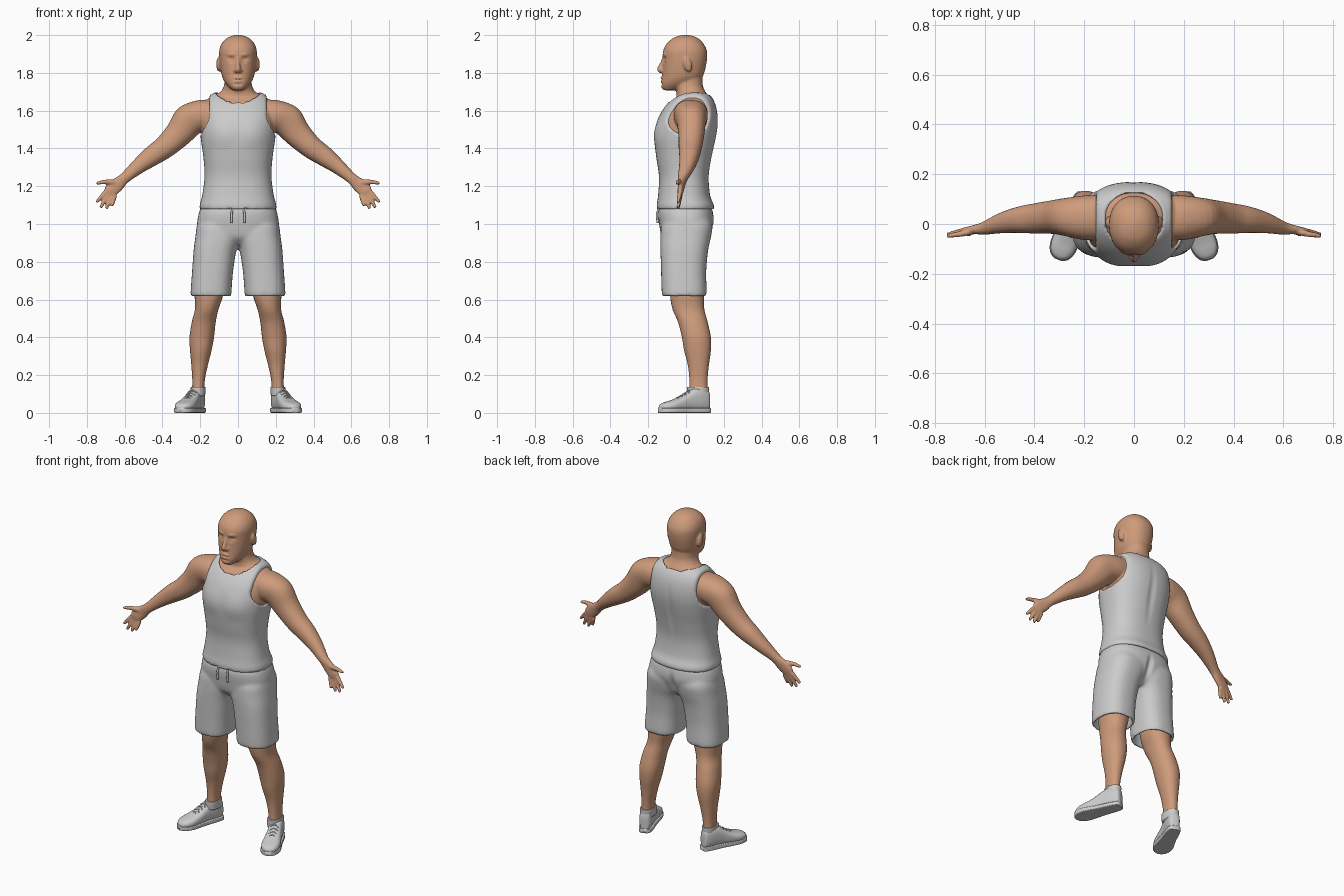
import bpy, bmesh, math
from mathutils import Vector as V, Matrix

skin_mat = bpy.data.materials.new("skin")
skin_mat.diffuse_color = (0.62, 0.33, 0.2, 1)


def catmull(a, b, c, d, t):
    return 0.5 * (2 * b + (c - a) * t + (2 * a - 5 * b + 4 * c - d) * t * t + (3 * b - a - 3 * c + d) * t ** 3)


def loft(bm, rows, power=2.2, seg=48, steps=4):
    """Capped skin through superellipse sections (center, u axis, v axis)."""
    fine = []
    n = len(rows)
    for i in range(n - 1):
        q = [rows[max(i - 1, 0)], rows[i], rows[i + 1], rows[min(i + 2, n - 1)]]
        for k in range(steps):
            fine.append([catmull(*(r[j] for r in q), k / steps) for j in range(3)])
    fine.append(rows[-1])
    se = lambda c: math.copysign(abs(c) ** (2 / power), c)
    rings = []
    for c, u, v in fine:
        angs = [2 * math.pi * k / seg for k in range(seg)]
        rings.append([bm.verts.new(c + u * se(math.cos(a)) + v * se(math.sin(a))) for a in angs])
    for r, s in zip(rings, rings[1:]):
        for k in range(seg):
            bm.faces.new((r[k], r[(k + 1) % seg], s[(k + 1) % seg], s[k]))
    bm.faces.new(rings[0][::-1])
    bm.faces.new(rings[-1])


def flat(z, x0, x1, y0, y1, s=1):
    """Horizontal section from its x and y extents."""
    return (V((s * (x0 + x1) / 2, (y0 + y1) / 2, z)), V((s * (x1 - x0) / 2, 0, 0)), V((0, (y1 - y0) / 2, 0)))


def sym(z, w, y0, y1):
    return flat(z, -w, w, y0, y1)


def tube(bm, pts, s=1, **kw):
    """Limb through (x, y, z, depth radius, in-plane radius)."""
    P = [V((s * p[0], p[1], p[2])) for p in pts]
    rows = []
    for i, p in enumerate(pts):
        t = (P[min(i + 1, len(P) - 1)] - P[max(i - 1, 0)]).normalized()
        n = t.cross(V((0, 1, 0))).normalized()
        rows.append((P[i], n.cross(t).normalized() * p[3], n * p[4]))
    loft(bm, rows, **kw)


def ball(bm, c, r, tilt=0):
    m = Matrix.Translation(c) @ Matrix.Rotation(tilt, 4, 'X') @ Matrix.Diagonal((*r, 1))
    bmesh.ops.create_uvsphere(bm, u_segments=24, v_segments=14, radius=1, matrix=m)


def raw(name, bm):
    bmesh.ops.recalc_face_normals(bm, faces=bm.faces[:])
    me = bpy.data.meshes.new(name)
    bm.to_mesh(me)
    bm.free()
    ob = bpy.data.objects.new(name, me)
    bpy.context.collection.objects.link(ob)
    return ob


def finish(name, bm, voxel=0, smooth=4, mat=None, cutters=()):
    """Cut, fuse and smooth the parts into one surface."""
    ob = raw(name, bm)
    for c in cutters:
        m = ob.modifiers.new("cut", 'BOOLEAN')
        m.operation, m.object = 'DIFFERENCE', c
    if voxel:
        m = ob.modifiers.new("fuse", 'REMESH')
        m.mode, m.voxel_size = 'VOXEL', voxel
        m = ob.modifiers.new("soften", 'SMOOTH')
        m.factor, m.iterations = 0.5, smooth
    dg = bpy.context.evaluated_depsgraph_get()
    me = bpy.data.meshes.new_from_object(ob.evaluated_get(dg))
    ob.modifiers.clear()
    ob.data = me
    for c in cutters:
        bpy.data.objects.remove(c)
    me.polygons.foreach_set("use_smooth", [True] * len(me.polygons))
    if mat:
        me.materials.clear()
        me.materials.append(mat)
    return ob


def brush(ob, c, r, off):
    """Soft push of the surface near a point."""
    for v in ob.data.vertices:
        if abs(v.co.z - c[2]) < r[2]:
            d = sum(((v.co[i] - c[i]) / r[i]) ** 2 for i in range(3))
            if d < 1:
                v.co += V(off) * (1 - d) ** 2


# torso profile shared by shirt and skin: z, half width, front y, back y
TORSO = [(1.10, .203, -.155, .148), (1.15, .19, -.148, .128), (1.25, .177, -.143, .12), (1.35, .183, -.157, .135),
         (1.45, .197, -.168, .157), (1.52, .203, -.16, .168), (1.58, .203, -.138, .167), (1.63, .193, -.105, .157),
         (1.67, .168, -.068, .138), (1.70, .115, -.04, .112)]

# skin: torso, neck, head
bm = bmesh.new()
loft(bm, [sym(z - .006, w - .011, a + .011, b - .011) for z, w, a, b in TORSO[4:]], 2.4)
loft(bm, [sym(1.60, .13, -.06, .14), sym(1.675, .115, -.05, .118), sym(1.705, .088, -.052, .1),
          sym(1.74, .073, -.062, .088), sym(1.82, .07, -.05, .088)])
loft(bm, [sym(1.708, .028, -.118, -.06), sym(1.722, .045, -.13, .0), sym(1.745, .066, -.132, .05),
          sym(1.78, .084, -.127, .088), sym(1.83, .094, -.124, .104), sym(1.88, .099, -.122, .112),
          sym(1.92, .099, -.12, .11), sym(1.955, .087, -.102, .092), sym(1.982, .062, -.072, .066),
          sym(1.995, .035, -.042, .038), sym(2.001, .01, -.012, .01)])
# nose, lips, eyelids, ears
tube(bm, [(0, -.112, 1.885, .012, .01), (0, -.124, 1.85, .014, .01), (0, -.136, 1.818, .018, .014),
          (0, -.128, 1.803, .012, .012)], seg=20)
ball(bm, (0, -.124, 1.772), (.026, .013, .008))
ball(bm, (0, -.123, 1.757), (.024, .013, .008))
for s in (1, -1):
    ball(bm, (s * .014, -.126, 1.812), (.01, .014, .009))
    ball(bm, (s * .037, -.103, 1.862), (.019, .016, .013))
    ball(bm, (s * .102, .008, 1.845), (.013, .022, .04), .25)
    # arm
    tube(bm, [(.11, .025, 1.585, .085, .07), (.19, .025, 1.575, .09, .083), (.262, .028, 1.545, .078, .087),
              (.32, .028, 1.472, .068, .072), (.393, .022, 1.403, .061, .06), (.458, .017, 1.358, .053, .053),
              (.53, .004, 1.303, .041, .04), (.6, -.017, 1.243, .026, .029), (.64, -.023, 1.207, .018, .037),
              (.678, -.03, 1.173, .015, .036), (.69, -.031, 1.163, .01, .028)], s)
    # fingers and thumb
    for bx, bz, tx, tz in [(.69, 1.182, .75, 1.115), (.682, 1.168, .728, 1.086),
                           (.667, 1.158, .697, 1.081), (.652, 1.152, .667, 1.095)]:
        tube(bm, [(bx, -.029, bz, .012, .012), ((bx + tx) / 2, -.036, (bz + tz) / 2, .0115, .011),
                  (tx, -.043, tz, .008, .008)], s, seg=16)
    tube(bm, [(.635, -.025, 1.215, .014, .018), (.675, -.035, 1.222, .013, .015), (.715, -.043, 1.222, .011, .011),
              (.75, -.047, 1.214, .008, .008)], s, seg=16)
    # leg
    loft(bm, [flat(z, a, b, c, d, s) for z, a, b, c, d in [
        (.76, .06, .23, -.09, .09), (.63, .077, .23, -.085, .095), (.55, .103, .228, -.072, .097),
        (.48, .118, .245, -.042, .115), (.40, .127, .257, -.022, .132), (.33, .14, .254, -.01, .132),
        (.25, .16, .247, .01, .121), (.17, .176, .242, .018, .114), (.09, .178, .245, .018, .114)]])
body = finish("skin_body", bm, .006, 3, skin_mat)
for s in (1, -1):
    brush(body, (s * .037, -.12, 1.872), (.032, .06, .02), (0, .008, 0))
    brush(body, (s * .037, -.12, 1.857), (.024, .05, .006), (0, .006, 0))
    brush(body, (s * .038, -.12, 1.897), (.04, .06, .014), (0, -.006, 0))
brush(body, (0, -.13, 1.7645), (.036, .05, .007), (0, .007, 0))
brush(body, (0, -.13, 1.74), (.05, .05, .01), (0, .005, 0))

# tank top with neck hole and armholes
cutters = []
cut = bmesh.new()
loft(cut, [sym(1.6, .113, -.085, .125), sym(1.8, .118, -.09, .125)], steps=1)
cutters.append(raw("neck_cutter", cut))
for s in (1, -1):
    cut = bmesh.new()
    loft(cut, [(V((s * x, .008, 1.61)), V((0, .12, 0)), V((0, 0, .14))) for x in (.152, .4)], steps=1)
    cutters.append(raw("armhole_cutter", cut))
for c in cutters:
    c.hide_render = True
bm = bmesh.new()
loft(bm, [sym(1.12, .17, -.12, .11), sym(1.085, .188, -.142, .133), sym(1.075, .2, -.152, .146)]
     + [sym(*t) for t in TORSO], 2.4)
tank = finish("tank_top", bm, .009, 2, None, cutters)
for s in (1, -1):
    brush(tank, (s * .085, -.15, 1.48), (.1, .1, .1), (0, -.006, 0))
brush(tank, (0, .16, 1.42), (.03, .08, .25), (0, -.006, 0))

# shorts: hips plus two hollow legs
bm = bmesh.new()
loft(bm, [sym(.89, .17, -.09, .08), sym(.93, .215, -.128, .115), sym(1.0, .217, -.142, .145),
          sym(1.06, .207, -.147, .143), sym(1.10, .19, -.135, .13)], 2.5)
for s in (1, -1):
    loft(bm, [flat(z, a, b, c, d, s) for z, a, b, c, d in [
        (.72, .055, .23, -.11, .09), (.635, .052, .234, -.11, .092), (.618, .044, .242, -.118, .1),
        (.622, .036, .25, -.126, .107), (.65, .034, .25, -.129, .109), (.75, .026, .243, -.132, .107),
        (.86, .008, .235, -.135, .117), (.93, -.02, .226, -.135, .132), (.99, -.03, .218, -.13, .14),
        (1.04, .0, .2, -.1, .12)]], 2.5)
shorts = finish("shorts", bm, .01, 3)
brush(shorts, (0, .15, .97), (.025, .1, .1), (0, -.018, 0))

# drawstring
for s in (1, -1):
    bm = bmesh.new()
    tube(bm, [(.03, -.145, 1.08, .005, .005), (.034, -.154, 1.05, .006, .006), (.034, -.149, 1.005, .006, .006)],
         s, seg=12)
    finish("drawstring", bm)

# shoes: distance from heel, half width, top height
SHOE = [(.002, .014, .09), (.012, .03, .125), (.05, .038, .138), (.09, .04, .132), (.125, .042, .113),
        (.17, .048, .086), (.215, .053, .068), (.25, .048, .058), (.275, .033, .048), (.287, .012, .036)]
for s in (1, -1):
    a = math.radians(22)
    d, side = V((s * math.sin(a), -math.cos(a), 0)), V((s * math.cos(a), math.sin(a), 0))
    heel = V((s * .197, .125, 0))

    def row(t, w, z0, z1):
        return (heel + d * t + V((0, 0, (z0 + z1) / 2)), side * w, V((0, 0, (z1 - z0) / 2)))
    bm = bmesh.new()
    loft(bm, [row(t, w, .008, h) for t, w, h in SHOE], 2.6)
    finish("shoe_upper", bm, .006, 3)
    bm = bmesh.new()
    loft(bm, [row(t * 1.015 - .002, w + .003, 0, .026) for t, w, h in SHOE], 7, steps=3)
    finish("shoe_sole", bm)
    # crossed laces and ankle collar
    bm = bmesh.new()
    for t, h in [(.12, .117), (.14, .105), (.16, .093), (.18, .083)]:
        for e in (1, -1):
            ends = [(heel + d * (t + e * k * .008) + side * k * .024 + V((0, 0, h - .012 * k * k)))
                    for k in (-1, 0, 1)]
            tube(bm, [(*p, .0035, .0035) for p in ends], seg=8)
    finish("laces", bm)
    bm = bmesh.new()
    loft(bm, [flat(z, .176 - g, .246 + g, .01 - g, .118 + g, s)
              for z, g in [(.09, .002), (.12, .004), (.136, .004), (.138, .0)]])
    finish("shoe_collar", bm)
